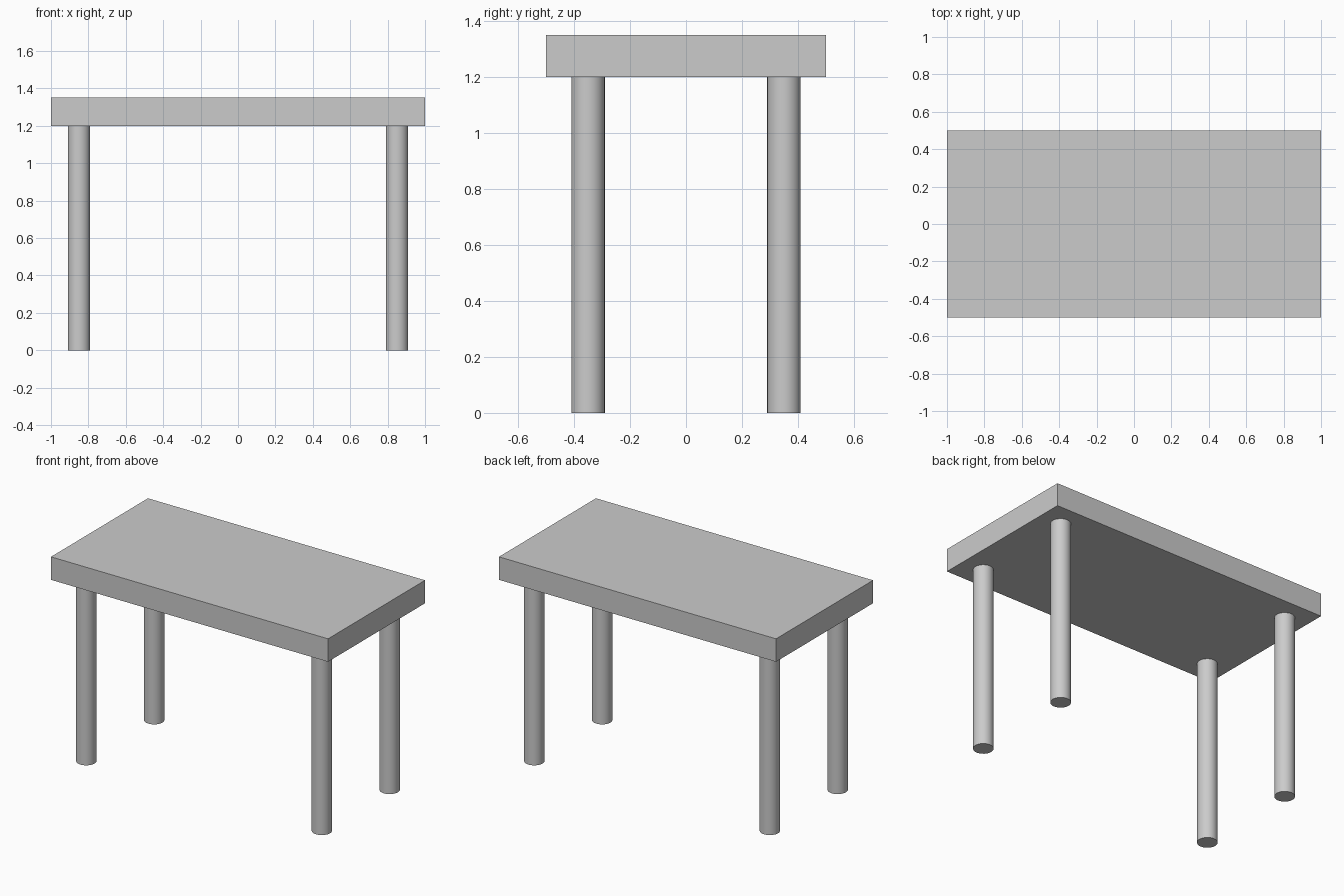
import bpy

cube = bpy.data.objects.get("Cube")
if cube:
    bpy.data.objects.remove(cube, do_unlink=True)

LENGTH, DEPTH, THICKNESS = 2.0, 1.0, 0.15
LEG_HEIGHT, LEG_RADIUS = 1.2, 0.06
LEG_X, LEG_Y = 0.85, 0.35

# Single plain grey
GREY = (0.6, 0.6, 0.6, 1.0)
grey = bpy.data.materials.new("plain_grey")
grey.use_nodes = True
grey.diffuse_color = GREY
grey.node_tree.nodes["Principled BSDF"].inputs["Base Color"].default_value = GREY


def finish(name):
    obj = bpy.context.object
    obj.name = name
    obj.data.name = name
    obj.data.materials.append(grey)
    return obj


# Table top slab
bpy.ops.mesh.primitive_cube_add(size=1, location=(0, 0, LEG_HEIGHT + THICKNESS / 2))
top = finish("table_top")
top.scale = (LENGTH, DEPTH, THICKNESS)
bpy.ops.object.transform_apply(location=False, rotation=False, scale=True)

# Four round legs, inset from the corners
for end, sy in (("front", -1), ("back", 1)):
    for side, sx in (("right", -1), ("left", 1)):
        bpy.ops.mesh.primitive_cylinder_add(
            vertices=32, radius=LEG_RADIUS, depth=LEG_HEIGHT,
            location=(sx * LEG_X, sy * LEG_Y, LEG_HEIGHT / 2))
        finish(f"{end}_{side}_leg")
        bpy.ops.object.shade_smooth_by_angle()
